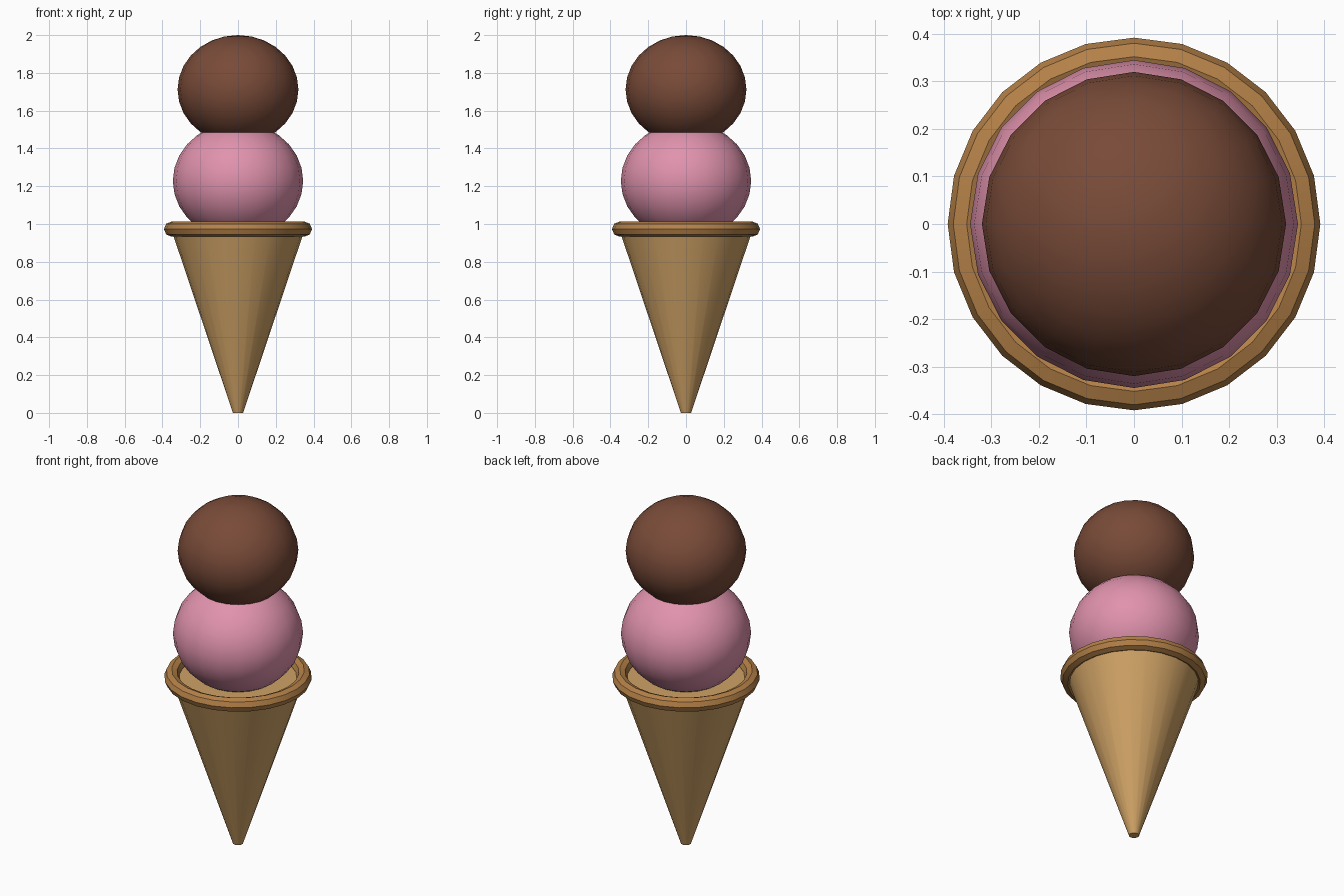
import bpy
import math

cube = bpy.data.objects.get("Cube")
if cube:
    bpy.data.objects.remove(cube, do_unlink=True)


def make_material(name, colour):
    mat = bpy.data.materials.new(name)
    mat.use_nodes = True
    mat.diffuse_color = (*colour, 1)
    mat.node_tree.nodes["Principled BSDF"].inputs["Base Color"].default_value = (*colour, 1)
    return mat


def finish(name, mat, angle):
    obj = bpy.context.object
    obj.name = name
    obj.data.materials.append(mat)
    bpy.ops.object.transform_apply(location=False, rotation=False, scale=True)
    bpy.ops.object.shade_smooth_by_angle(angle=math.radians(angle))
    return obj


def scoop(name, radius, z, mat):
    bpy.ops.mesh.primitive_uv_sphere_add(segments=20, ring_count=14, radius=radius, location=(0, 0, z))
    bpy.context.object.scale.z = 0.9
    finish(name, mat, 60)


wafer = make_material("wafer tan", (0.62, 0.36, 0.13))
rim_brown = make_material("rim brown", (0.46, 0.22, 0.065))
pink = make_material("strawberry pink", (0.75, 0.29, 0.42))
brown = make_material("chocolate brown", (0.19, 0.07, 0.04))

# Wafer cone with a flat top
bpy.ops.mesh.primitive_cone_add(vertices=24, radius1=0.027, radius2=0.353, depth=0.97, location=(0, 0, 0.485))
finish("wafer_cone", wafer, 30)

# Rolled rim
bpy.ops.mesh.primitive_torus_add(major_segments=24, minor_segments=8, major_radius=0.352,
                                 minor_radius=0.04, location=(0, 0, 0.973))
finish("cone_rim", rim_brown, 20)

# Scoops
scoop("lower_scoop", 0.345, 1.228, pink)
scoop("upper_scoop", 0.32, 1.712, brown)
